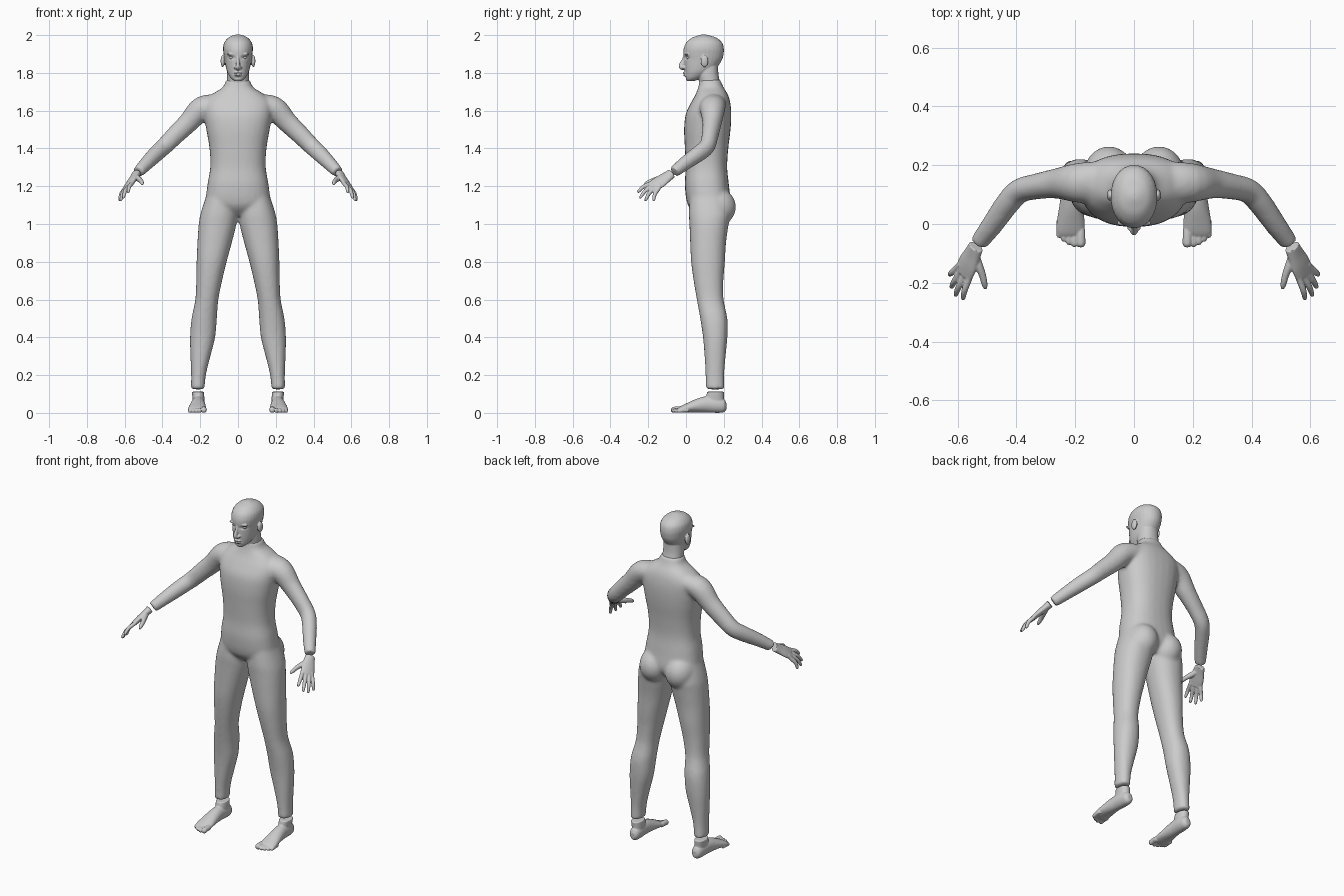
import bpy, bmesh, math
from mathutils import Vector, Matrix

grey = bpy.data.materials.new("light grey")
grey.diffuse_color = (0.6, 0.6, 0.6, 1)


def curve_points(rows, steps=4):
    """Smooth rows of numbers with a Catmull-Rom spline."""
    out = []
    for i in range(len(rows) - 1):
        a, b, c, d = (rows[max(i - 1, 0)], rows[i], rows[i + 1], rows[min(i + 2, len(rows) - 1)])
        for s in range(steps):
            t = s / steps
            out.append([0.5 * (2 * q + (r - p) * t + (2 * p - 5 * q + 4 * r - w) * t * t
                               + (3 * q - p - 3 * r + w) * t ** 3) for p, q, r, w in zip(a, b, c, d)])
    return out + [list(rows[-1])]


def skin(bm, rings):
    """Close a list of vertex rings into a solid."""
    vs = [[bm.verts.new(p) for p in ring] for ring in rings]
    n = len(vs[0])
    for a, b in zip(vs, vs[1:]):
        for i in range(n):
            bm.faces.new((a[i], a[(i + 1) % n], b[(i + 1) % n], b[i]))
    bm.faces.new(vs[0])
    bm.faces.new(vs[-1][::-1])


def oval(centre, u, v, power=2.0, n=28):
    pts = []
    for i in range(n):
        c, s = math.cos(math.tau * i / n), math.sin(math.tau * i / n)
        e = 2 / power
        pts.append(centre + u * math.copysign(abs(c) ** e, c) + v * math.copysign(abs(s) ** e, s))
    return pts


def stack(bm, rows, side=1, power=2.2):
    """Rows: z, inner x, outer x, front y, back y."""
    skin(bm, [oval(Vector((side * (x0 + x1) / 2, (y0 + y1) / 2, z)),
                   Vector(((x1 - x0) / 2, 0, 0)), Vector((0, (y1 - y0) / 2, 0)), power)
              for z, x0, x1, y0, y1 in curve_points(rows)])


def limb(bm, rows, across, side=1):
    """Rows: x, y, z, radius along 'across', other radius."""
    pts = curve_points(rows)
    rings = []
    for i, p in enumerate(pts):
        t = (Vector(pts[min(i + 1, len(pts) - 1)][:3]) - Vector(pts[max(i - 1, 0)][:3])).normalized()
        u = Vector(across)
        u = (u - t * u.dot(t)).normalized()
        ring = oval(Vector(p[:3]), u * p[3], t.cross(u) * p[4])
        rings.append([Vector((side * q.x, q.y, q.z)) for q in ring])
    skin(bm, rings)


def ball(bm, centre, radii):
    bmesh.ops.create_uvsphere(bm, u_segments=20, v_segments=12, radius=1,
                              matrix=Matrix.Translation(centre) @ Matrix.Diagonal((*radii, 1)))


def finish(name, bm, voxel=0, smooth=0, brushes=()):
    """Fuse the solids, smooth them, then press in details."""
    bmesh.ops.recalc_face_normals(bm, faces=bm.faces)
    mesh = bpy.data.meshes.new(name)
    bm.to_mesh(mesh)
    bm.free()
    ob = bpy.data.objects.new(name, mesh)
    bpy.context.collection.objects.link(ob)
    if voxel:
        m = ob.modifiers.new("fuse", 'REMESH')
        m.mode, m.voxel_size = 'VOXEL', voxel
        m = ob.modifiers.new("relax", 'SMOOTH')
        m.factor, m.iterations = 0.5, smooth
        deps = bpy.context.evaluated_depsgraph_get()
        mesh = bpy.data.meshes.new_from_object(ob.evaluated_get(deps))
        ob.modifiers.clear()
        ob.data = mesh
    for v in mesh.vertices:
        for x, z, rx, rz, dy in brushes:
            if v.co.y < 0.06:
                v.co.y += dy * math.exp(-((v.co.x - x) / rx) ** 2 - ((v.co.z - z) / rz) ** 2)
    mesh.materials.clear()
    mesh.materials.append(grey)
    mesh.polygons.foreach_set("use_smooth", [True] * len(mesh.polygons))
    return ob


# Body: torso, buttocks, legs and arms fused together
bm = bmesh.new()
stack(bm, [(z, -w, w, f, b) for z, w, f, b in (
    (1.045, .08, .06, .19), (1.10, .165, .01, .235), (1.2, .163, -.006, .228), (1.3, .147, -.002, .218),
    (1.4, .151, -.006, .224), (1.5, .168, -.01, .236), (1.58, .18, -.002, .24), (1.64, .18, .025, .235),
    (1.685, .14, .05, .222), (1.725, .08, .065, .198), (1.765, .064, .072, .182))], 1, 2.4)
for s in (1, -1):
    ball(bm, (s * .085, .165, 1.09), (.088, .1, .10))
    stack(bm, [(1.16, .01, .165, .02, .215), (1.06, .003, .197, .015, .235), (1.0, .008, .208, .018, .226),
               (.9, .033, .215, .022, .212), (.8, .06, .219, .027, .206), (.7, .084, .221, .04, .198),
               (.6, .104, .226, .057, .199), (.5, .112, .246, .075, .219), (.4, .121, .254, .09, .219),
               (.3, .146, .252, .098, .21), (.2, .17, .248, .104, .202), (.125, .177, .249, .104, .204)], s)
    limb(bm, [(.1, .14, 1.63, .075, .055), (.19, .14, 1.612, .068, .064), (.26, .138, 1.54, .052, .055),
              (.33, .128, 1.472, .044, .05), (.39, .112, 1.412, .042, .046), (.43, .07, 1.375, .041, .044),
              (.48, .0, 1.325, .037, .038), (.527, -.063, 1.276, .031, .031)], (0, 1, .3), s)
finish("body", bm, 0.0095, 7)

# Head: skull, jaw, neck, nose, ears, brow and lips
bm = bmesh.new()
stack(bm, [(z, -w, w, f, b) for z, w, f, b in (
    (1.756, .018, .005, .04), (1.772, .038, -.003, .085), (1.80, .055, -.006, .13), (1.83, .064, -.009, .165),
    (1.87, .071, -.011, .191), (1.90, .076, -.014, .199), (1.93, .079, -.012, .2), (1.96, .073, .001, .191),
    (1.985, .053, .03, .163), (1.998, .028, .065, .125), (2.003, .01, .085, .105))], 1, 2.1)
stack(bm, [(1.70, -.07, .07, .072, .19), (1.75, -.06, .06, .07, .18), (1.79, -.058, .058, .062, .172),
           (1.84, -.055, .055, .06, .17)])
limb(bm, [(0, .0, 1.893, .008, .012), (0, -.011, 1.865, .008, .013), (0, -.023, 1.84, .011, .015),
          (0, -.022, 1.828, .014, .012), (0, -.005, 1.822, .01, .008)], (1, 0, 0))
ball(bm, (0, -.006, 1.799), (.022, .011, .006))
ball(bm, (0, -.005, 1.788), (.019, .011, .006))
for s in (1, -1):
    ball(bm, (s * .081, .098, 1.862), (.011, .02, .032))
    ball(bm, (s * .014, -.012, 1.829), (.009, .011, .008))
    ball(bm, (s * .033, .004, 1.899), (.026, .012, .007))
finish("head", bm, 0.0035, 3, [
    (.034, 1.881, .016, .009, .009), (-.034, 1.881, .016, .009, .009),
    (0, 1.7935, .02, .003, .004), (0, 1.775, .02, .004, .003)])

for s, label in ((1, "left"), (-1, "right")):
    # Eyeballs set into the sockets
    bm = bmesh.new()
    ball(bm, (s * .034, .015, 1.881), (.013, .012, .009))
    finish(label + "_eye", bm)

    # Hand: palm, four fingers and thumb
    bm = bmesh.new()
    across = (.04, .045, -.03)
    limb(bm, [(.537, -.077, 1.266, .028, .022), (.55, -.105, 1.247, .034, .019),
              (.566, -.138, 1.224, .041, .017), (.58, -.17, 1.202, .04, .013)], across, s)
    for base, tip in (((.561, -.185, 1.216), (.583, -.258, 1.168)), ((.576, -.176, 1.204), (.609, -.246, 1.138)),
                      ((.59, -.162, 1.195), (.623, -.218, 1.123)), ((.6, -.147, 1.186), (.629, -.174, 1.122))):
        a, b = Vector(base), Vector(tip)
        mid = a.lerp(b, .5) + Vector((.004, -.004, .005))
        limb(bm, [(*(a - (b - a) * .35), .01, .01), (*a, .0115, .011), (*mid, .0105, .0105),
                  (*a.lerp(b, .9), .008, .008), (*b, .004, .004)], across, s)
    limb(bm, [(.541, -.1, 1.25, .014, .014), (.528, -.14, 1.24, .016, .014), (.515, -.175, 1.23, .013, .012),
              (.508, -.205, 1.218, .011, .01), (.505, -.221, 1.21, .005, .005)], (0, .5, -1), s)
    finish(label + "_hand", bm, 0.0034, 3)

    # Foot: heel to instep, ankle and five toes
    bm = bmesh.new()
    limb(bm, [(.208, .214, .034, .014, .018), (.208, .2, .035, .028, .034), (.209, .165, .042, .034, .042),
              (.211, .11, .045, .036, .043), (.213, .06, .038, .041, .036), (.215, .01, .027, .047, .025),
              (.216, -.025, .018, .048, .017), (.216, -.04, .014, .04, .011)], (1, 0, 0), s)
    stack(bm, [(.03, .18, .238, .115, .2), (.07, .178, .24, .105, .2), (.112, .18, .245, .112, .203)], s)
    for i, (x, tip, r) in enumerate(((.181, -.079, .0155), (.203, -.078, .0115), (.221, -.071, .011),
                                     (.238, -.06, .0105), (.254, -.047, .0105))):
        limb(bm, [(x, tip + .06, r + .003, r, r), (x, tip + .03, r + .003, r, r),
                  (x, tip + .01, r, r, r), (x, tip, r - .001, r * .5, r * .5)], (1, 0, 0), s)
    finish(label + "_foot", bm, 0.0034, 3)
